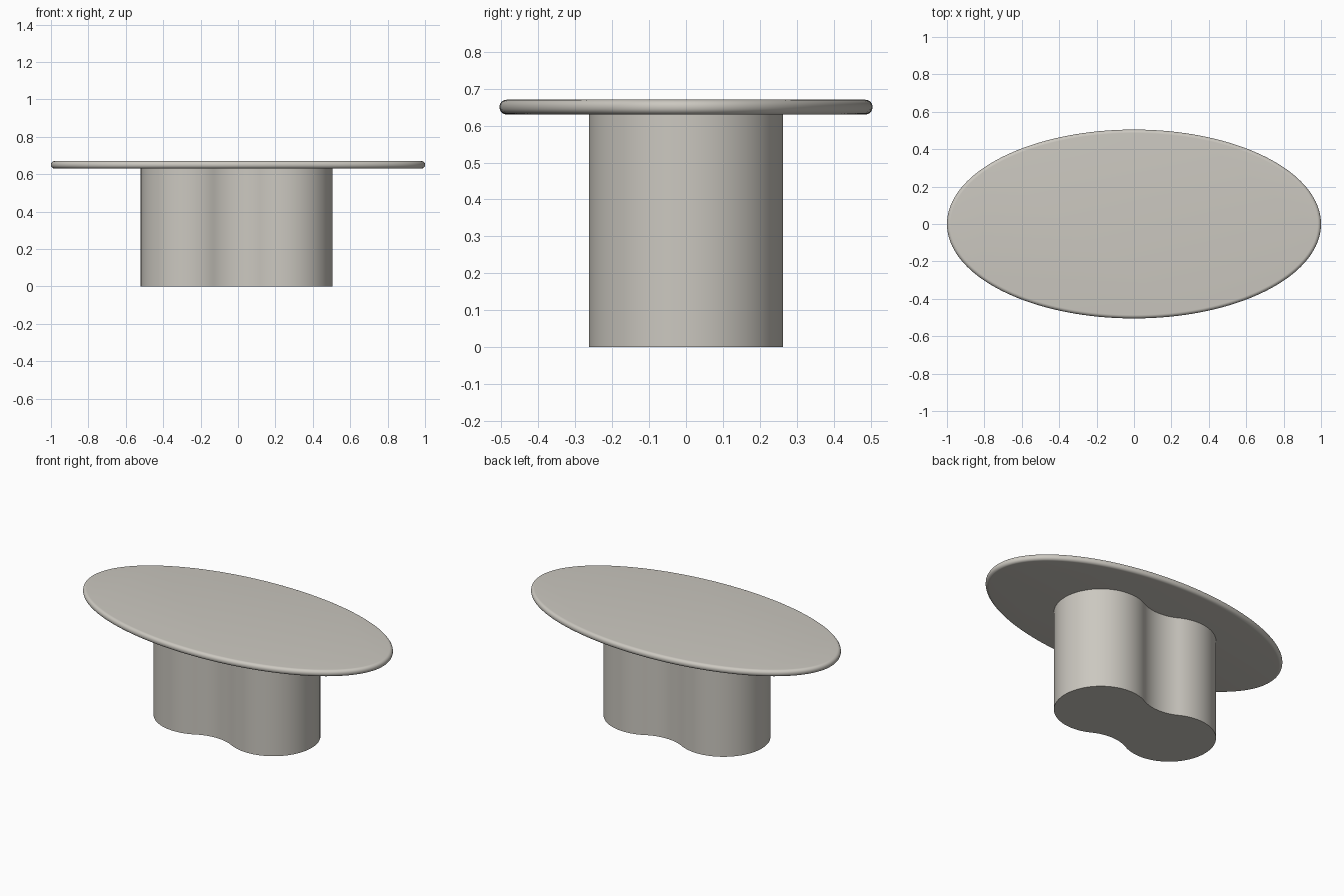
import bpy, bmesh, math

if "Cube" in bpy.data.objects:
    bpy.data.objects.remove(bpy.data.objects["Cube"])

stone = bpy.data.materials.new("warm_grey")
stone.diffuse_color = (0.60, 0.577, 0.527, 1)
stone.use_nodes = True
stone.node_tree.nodes["Principled BSDF"].inputs["Base Color"].default_value = stone.diffuse_color


def loft(name, rings):
    """Skin a stack of equal-length rings (bottom to top) and cap both ends."""
    bm = bmesh.new()
    rows = [[bm.verts.new(p) for p in ring] for ring in rings]
    n = len(rows[0])
    for a, b in zip(rows, rows[1:]):
        for i in range(n):
            j = (i + 1) % n
            bm.faces.new((a[i], a[j], b[j], b[i]))
    bm.faces.new(rows[0][::-1])
    bm.faces.new(rows[-1])
    bmesh.ops.recalc_face_normals(bm, faces=bm.faces)
    mesh = bpy.data.meshes.new(name)
    bm.to_mesh(mesh)
    bm.free()
    obj = bpy.data.objects.new(name, mesh)
    bpy.context.collection.objects.link(obj)
    mesh.materials.append(stone)
    bpy.ops.object.select_all(action='DESELECT')
    obj.select_set(True)
    bpy.context.view_layer.objects.active = obj
    bpy.ops.object.shade_smooth_by_angle(angle=math.radians(35))
    return obj


def arc(cx, cy, r, a0, a1, n):
    return [(cx + r * math.cos(a0 + (a1 - a0) * i / n),
             cy + r * math.sin(a0 + (a1 - a0) * i / n)) for i in range(n)]


# Pedestal: two round lobes joined by a filleted waist
R, D, WAIST, MID = 0.263, 0.25, 0.2, -0.007
fillet = (D * D + WAIST * WAIST - R * R) / (2 * (R - WAIST))
t = math.atan2(WAIST + fillet, D)          # angle from lobe centre to fillet centre
half = (arc(D, 0, R, -(math.pi - t), math.pi - t, 72)
        + arc(0, WAIST + fillet, fillet, -t, -(math.pi - t), 24))
outline = half + [(-x, -y) for x, y in half]
loft("pedestal", [[(x + MID, y, z) for x, y in outline] for z in (0, 0.632)])

# Oval top with a rounded rim
A, B, Z0, Z1, RIM = 1.0, 0.505, 0.63, 0.67, 0.019
N, STEPS = 160, 8


def oval(inset, z):
    ring = []
    for i in range(N):
        c, s = math.cos(2 * math.pi * i / N), math.sin(2 * math.pi * i / N)
        nx, ny = c / A, s / B
        k = inset / math.hypot(nx, ny)
        ring.append((A * c - nx * k, B * s - ny * k, z))
    return ring


angles = [math.pi / 2 * i / STEPS for i in range(STEPS + 1)]
lower = [oval(RIM * (1 - math.sin(a)), Z0 + RIM * (1 - math.cos(a))) for a in angles]
upper = [oval(RIM * (1 - math.cos(a)), Z1 - RIM * (1 - math.sin(a))) for a in angles]
loft("table_top", lower + upper)
